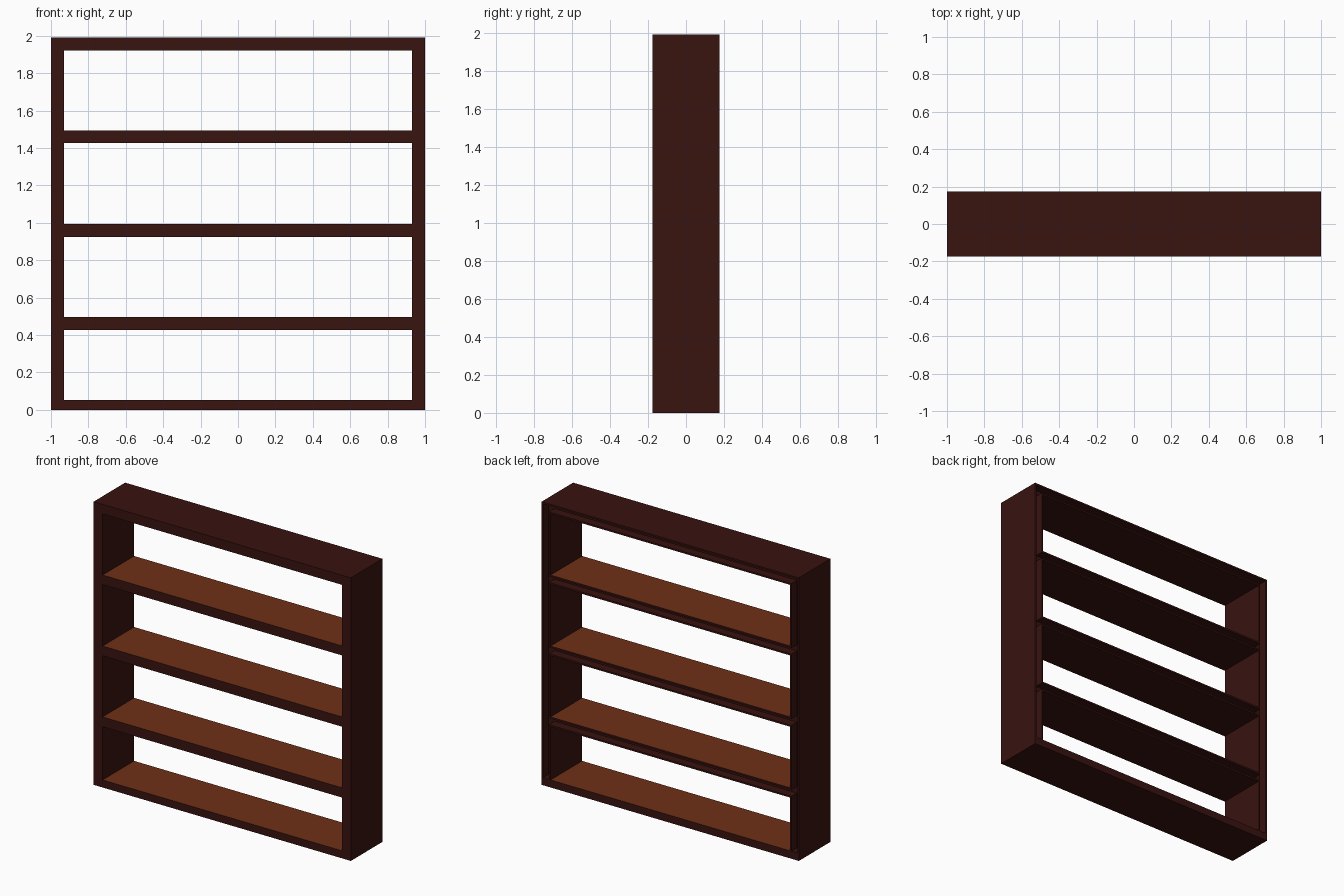
import bpy, bmesh
from mathutils import Vector

if "Cube" in bpy.data.objects:
    bpy.data.objects.remove(bpy.data.objects["Cube"])

W, D, H = 1.0, 0.175, 1.99      # half width, half depth, height
IN = 0.93                       # half width of the openings
BACK = D - 0.06                 # floor of the channel in the back edges
LIP = 0.012                     # wall thickness beside the channel


def material(name, rgb):
    m = bpy.data.materials.new(name)
    m.diffuse_color = (*rgb, 1)
    m.use_nodes = True
    m.node_tree.nodes["Principled BSDF"].inputs["Base Color"].default_value = m.diffuse_color
    return m


dark = material("dark_wood", (0.04, 0.0065, 0.005))
warm = material("warm_wood", (0.16, 0.03, 0.008))


def board(name, boxes, warm_top=False):
    """One object made of several boxes given as (x0, x1, y0, y1, z0, z1)."""
    bm = bmesh.new()
    for x0, x1, y0, y1, z0, z1 in boxes:
        for v in bmesh.ops.create_cube(bm, size=1)["verts"]:
            v.co = Vector((x1 if v.co.x > 0 else x0,
                           y1 if v.co.y > 0 else y0,
                           z1 if v.co.z > 0 else z0))
    top = max(v.co.z for v in bm.verts)
    bm.normal_update()
    for f in bm.faces:
        if warm_top and f.normal.z > 0.9 and f.calc_center_median().z > top - 1e-4:
            f.material_index = 1
    me = bpy.data.meshes.new(name)
    bm.to_mesh(me)
    bm.free()
    me.materials.append(dark)
    me.materials.append(warm)
    ob = bpy.data.objects.new(name, me)
    bpy.context.collection.objects.link(ob)
    return ob


# Horizontal boards as (bottom, top)
bottom = (0.0, 0.053)
shelves = [(0.427, 0.496), (0.925, 0.994), (1.426, 1.493)]
top = (1.922, H)

board("bottom_shelf", [(-IN, IN, -D, D, *bottom)], True)

# Shelves have a shallow channel along the back edge
for i, (z0, z1) in enumerate(shelves):
    board(f"shelf_{i + 1}", [
        (-IN, IN, -D, BACK, z0, z1),
        (-IN, IN, BACK, D, z1 - LIP, z1),
        (-IN, IN, BACK, D, z0, z0 + LIP)], True)

# Top board
board("top_board", [
    (-IN, IN, -D, BACK, *top),
    (-IN, IN, BACK, D, H - LIP, H),
    (-IN, IN, BACK, D, top[0], top[0] + LIP)])

# Side panels, whose channel joins those of the shelves
levels = [bottom] + shelves + [top]
for side, s in (("left", -1), ("right", 1)):
    parts = [(IN, W, -D, BACK, 0, H),
             (W - LIP, W, BACK, D, 0, H),
             (IN, W - LIP, BACK, D, H - LIP, H),
             (IN, W - LIP, BACK, D, 0, bottom[1])]
    for (_, lo), (hi, _) in zip(levels, levels[1:]):
        parts.append((IN, IN + LIP, BACK, D, lo - LIP, hi + LIP))
    if s < 0:
        parts = [(-b, -a, *rest) for a, b, *rest in parts]
    board(f"{side}_side_panel", parts)
